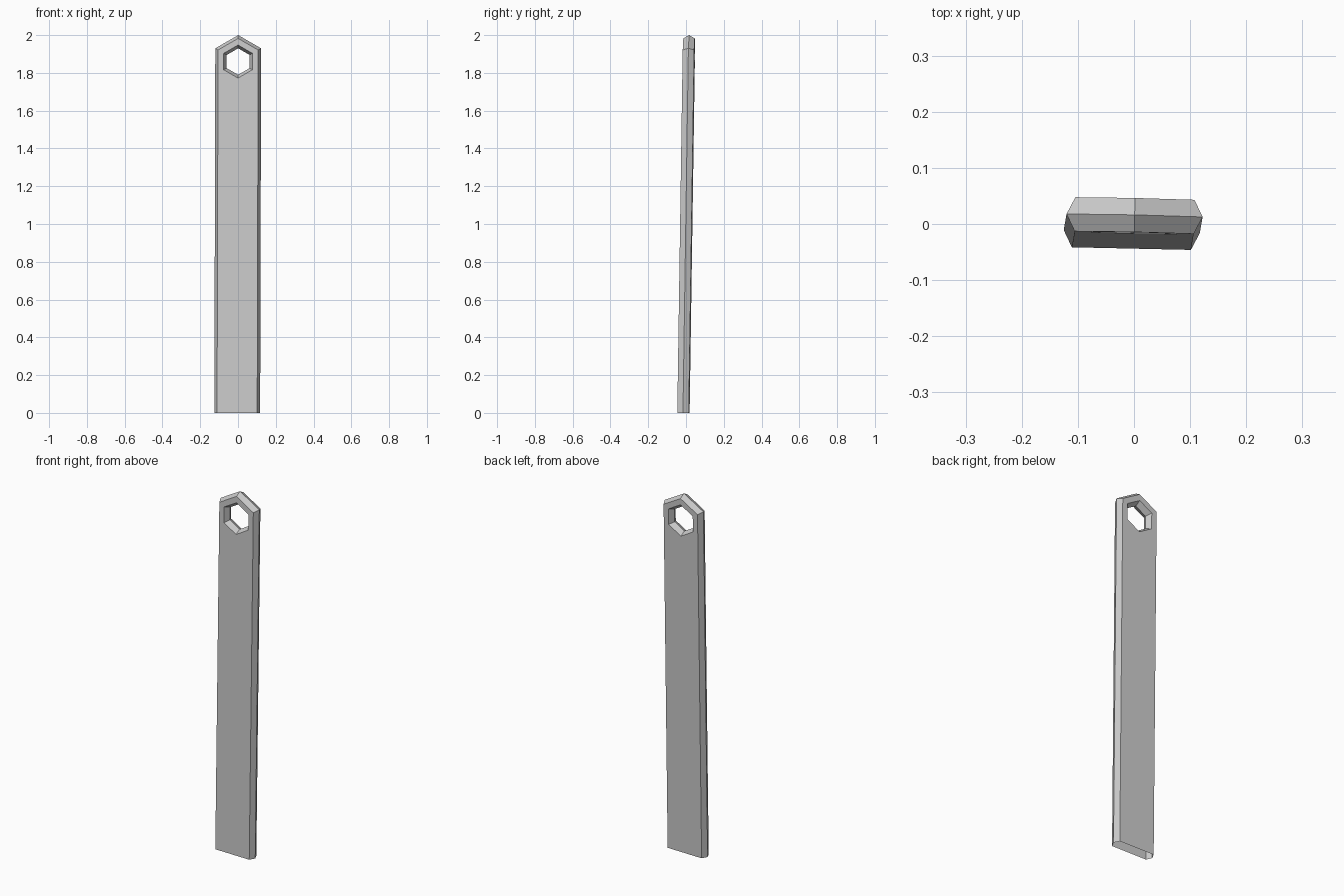
import bpy, bmesh
from math import cos, sin, radians

if "Cube" in bpy.data.objects:
    bpy.data.objects.remove(bpy.data.objects["Cube"])

CENTRE_Z, MAJOR, MINOR = 1.86, 0.105, 0.035

def place(x, y, z):
    # slight lean and twist of the whole strap
    return (x + 0.022 * y + 0.0026 * z - 0.004,
            y - 0.0135 + 0.0149 * z - 0.022 * x, z)

def ring_vert(bm, i, j):
    # hexagonal ring with a hexagonal section; lower outer points drop to the ground
    a, b = radians(90 - 60 * i), radians(60 * j)
    r = MAJOR + MINOR * cos(b)
    x, z = r * cos(a), CENTRE_Z + r * sin(a)
    if j in (5, 0, 1) and i in (2, 3, 4):
        z = 0.0
    return bm.verts.new(place(x, MINOR * sin(b), z))

# strap with a six-sided eyelet at the top and an open lower end
bm = bmesh.new()
grid = [[ring_vert(bm, i, j) for j in range(6)] for i in range(6)]
for i in range(6):
    for j in range(6):
        if i in (2, 3) and j in (5, 0):
            continue  # open lower end
        n, k = (i + 1) % 6, (j + 1) % 6
        bm.faces.new((grid[i][j], grid[i][k], grid[n][k], grid[n][j]))
bmesh.ops.recalc_face_normals(bm, faces=bm.faces)

# make sure the front (shell side) faces outwards
front = min(bm.faces, key=lambda f: f.calc_center_median().y)
if front.normal.y > 0:
    bmesh.ops.reverse_faces(bm, faces=bm.faces)

mesh = bpy.data.meshes.new("strap")
bm.to_mesh(mesh)
bm.free()
bpy.context.collection.objects.link(bpy.data.objects.new("strap", mesh))
